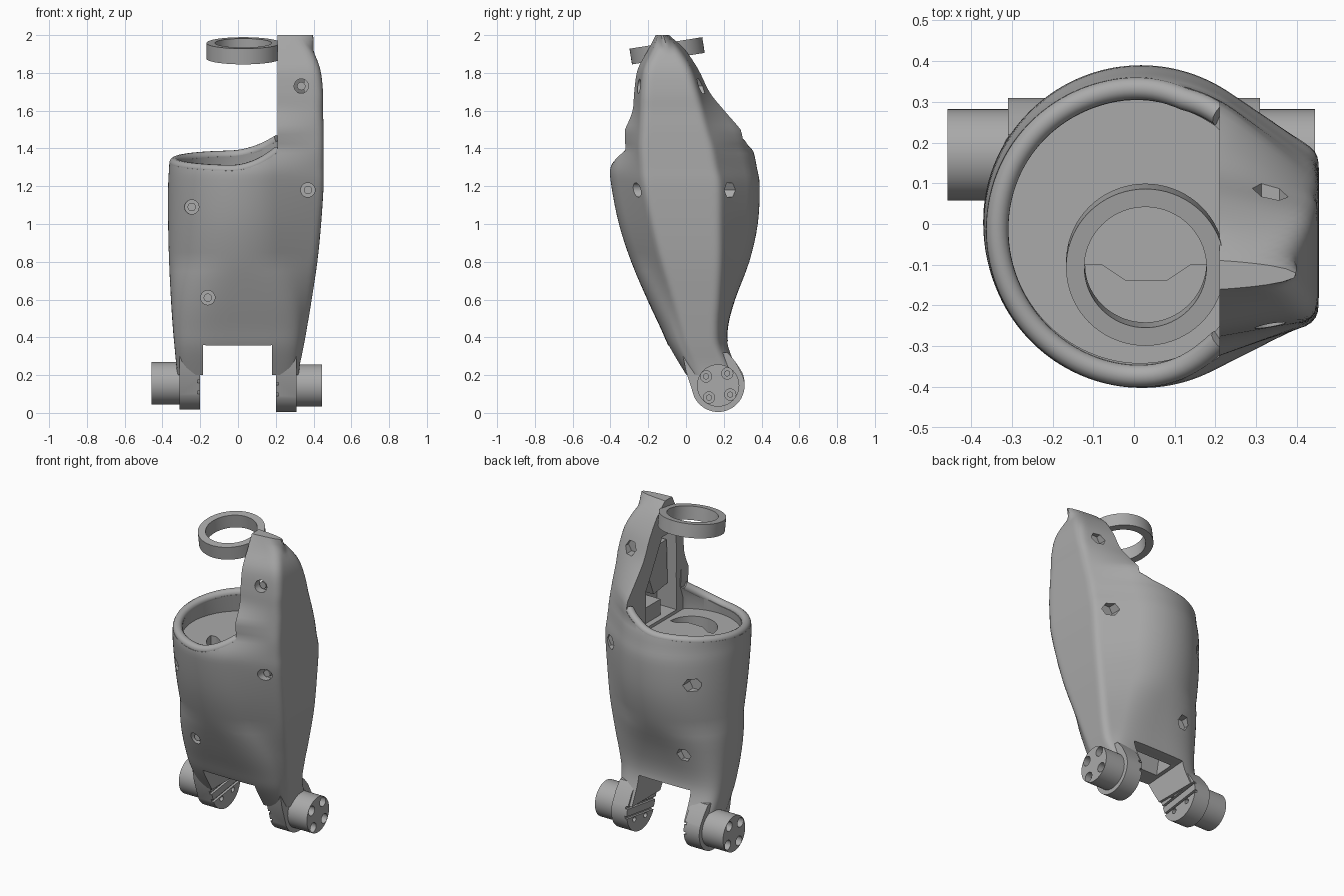
import bpy, bmesh, math
from mathutils import Vector, Matrix
from mathutils.geometry import convex_hull_2d

if "Cube" in bpy.data.objects:
    bpy.data.objects.remove(bpy.data.objects["Cube"])

GREY = (0.4, 0.4, 0.4, 1)
mat = bpy.data.materials.new("plain grey")
mat.use_nodes = True
mat.diffuse_color = GREY
mat.node_tree.nodes["Principled BSDF"].inputs["Base Color"].default_value = GREY
TAU = 2 * math.pi


def finish(name, bm):
    bmesh.ops.recalc_face_normals(bm, faces=bm.faces)
    me = bpy.data.meshes.new(name)
    bm.to_mesh(me)
    bm.free()
    ob = bpy.data.objects.new(name, me)
    bpy.context.collection.objects.link(ob)
    me.materials.append(mat)
    return ob


def loft(name, rings, closed=False):
    """Skin rings of equal length; cap the ends, or join last to first."""
    bm = bmesh.new()
    vs = [[bm.verts.new(p) for p in r] for r in rings]
    n = len(vs[0])
    pairs = list(zip(vs, vs[1:])) + ([(vs[-1], vs[0])] if closed else [])
    for a, b in pairs:
        for i in range(n):
            j = (i + 1) % n
            bm.faces.new((a[i], a[j], b[j], b[i]))
    if not closed:
        bm.faces.new(vs[0])
        bm.faces.new(vs[-1])
    return finish(name, bm)


def prism(name, profile, x0, x1):
    """Extrude a (y, z) profile along x."""
    return loft(name, [[(x, y, z) for y, z in profile] for x in (x0, x1)])


def circle(r, n=48, cy=0, cz=0):
    return [(cy + r * math.cos(TAU * i / n), cz + r * math.sin(TAU * i / n)) for i in range(n)]


def cut(ob, *cutters):
    bpy.context.view_layer.objects.active = ob
    for c in cutters:
        m = ob.modifiers.new("cut", "BOOLEAN")
        m.operation, m.solver, m.object = "DIFFERENCE", "EXACT", c
        bpy.ops.object.modifier_apply(modifier=m.name)
        bpy.data.objects.remove(c)


def y_pin(name, x, z, y0, y1, r, n):
    return loft(name, [[(x + a, y, z + b) for a, b in circle(r, n)] for y in (y0, y1)])


# Body stations: z, left x, right x, front y, back y, side panel front y and back y
STATIONS = [
    (0.2, -.322, .315, .0, .29, .03, .26), (0.34, -.335, .345, -.085, .23, -.02, .19),
    (0.45, -.345, .365, -.135, .222, -.05, .18),
    (0.6, -.355, .39, -.205, .26, -.09, .19), (0.8, -.365, .42, -.29, .335, -.15, .20),
    (1.0, -.37, .44, -.355, .38, -.20, .20), (1.2, -.37, .453, -.395, .39, -.24, .20),
    (1.3, -.365, .453, -.40, .375, -.25, .18), (1.4, -.36, .453, -.36, .35, -.255, .16),
    (1.5, -.36, .453, -.315, .285, -.25, .13), (1.6, -.36, .45, -.27, .20, -.245, .10),
    (1.7, -.36, .45, -.265, .12, -.24, .07), (1.82, -.36, .435, -.25, .06, -.225, .03),
    (1.92, -.36, .395, -.20, -.005, -.18, -.03), (2.0, -.36, .34, -.16, -.09, -.15, -.10)]


def spline(a, b, c, d, t):
    return tuple(.5 * (2 * q + (r - p) * t + (2 * p - 5 * q + 4 * r - s) * t * t
                       + (3 * q - p - 3 * r + s) * t ** 3) for p, q, r, s in zip(a, b, c, d))


rows = []
for i in range(len(STATIONS) - 1):
    quad = [STATIONS[min(max(i + k, 0), len(STATIONS) - 1)] for k in (-1, 0, 1, 2)]
    rows += [spline(*quad, t / 4) for t in range(4)]
rows.append(STATIONS[-1])


def at(z):
    for a, b in zip(rows, rows[1:]):
        if z <= b[0]:
            t = (z - a[0]) / (b[0] - a[0])
            return tuple(p + (q - p) * t for p, q in zip(a, b))


def oval(row, t, inset=0):
    """Round in the cup, squarer towards the arms."""
    z, xl, xr, yf, yb = row[:5]
    cx = .02 * min(1, max(0, z - .3))
    widen = 1 + .17 * min(max((z - 1.4) / .1, 0), 1)
    e = 2 / (2 + 4 * max(0, .8 - z))
    c, s = math.cos(t), math.sin(t)
    return (cx + (cx - xl - inset) * math.copysign(abs(c) ** e, c),
            (yf + yb) / 2 + ((yb - yf) / 2 * widen - inset) * math.copysign(abs(s) ** e, s))


def section(row, n=160):
    """Oval and rounded side panel wrapped in one outline, sampled by angle."""
    z, xl, xr, yf, yb, p0, p1 = row
    r = min(.05, (p1 - p0) * .4)
    pts = [Vector(oval(row, TAU * i / 120)) for i in range(120)]
    for cy in (p0 + r, p1 - r):
        pts += [Vector((xr - r + a, cy + b)) for a, b in circle(r, 24)]
    hull = [pts[i] for i in convex_hull_2d(pts)]
    c = Vector((.1, (yf + yb) / 2))
    out = []
    for i in range(n):
        d = Vector((math.cos(TAU * (i + .37) / n), math.sin(TAU * (i + .37) / n)))
        best = 0
        for a, b in zip(hull, hull[1:] + hull[:1]):
            u, v = a - c, b - a
            den = d.cross(v)
            if abs(den) > 1e-9 and -1e-6 <= u.cross(d) / den <= 1 + 1e-6:
                best = max(best, u.cross(v) / den)
        out.append((c.x + d.x * best, c.y + d.y * best, z))
    return out


def rim(x, y):
    return 1.325 + .11 * y + .09 * max(0, (x + .05) / .26) ** 2


INNER = .21
body = loft("body_shell", [section(r) for r in rows])

# Clear everything above the cup rim beside the spine
bm = bmesh.new()
bmesh.ops.create_grid(bm, x_segments=24, y_segments=16, size=.5)
for v in bm.verts:
    v.co.x = -.6 + (v.co.x + .5) * (INNER + .6)
    v.co.z = rim(v.co.x, v.co.y)
top = bmesh.ops.extrude_face_region(bm, geom=bm.faces[:])["geom"]
for v in top:
    if isinstance(v, bmesh.types.BMVert):
        v.co.z = 2.2
above = finish("above", bm)

# Cup hollow, with a half-round recess in its floor
FLOOR = 1.24
hollow = loft("hollow", [[(min(x, INNER + .003), y, z) for x, y in
                          (oval(at(z), TAU * i / 96, .055) for i in range(96))]
                         for z in (FLOOR, 1.32, 1.4, 1.5)])
half = [(.03 + .15 * math.cos(math.pi * (1 + i / 24)), -.1 + .15 * math.sin(math.pi * (1 + i / 24)))
        for i in range(25)] + [(.14, -.1), (.08, -.14), (-.02, -.14), (-.08, -.1)]
recess = loft("recess", [[(x, y, z) for x, y in half] for z in (FLOOR - .1, FLOOR + .05)])

# Open spine pocket, and the fork clearance underneath
pocket = prism("pocket", [(-.21, 1.26), (.1, 1.26), (.1, 1.5), (.03, 1.62), (-.06, 1.78),
                          (-.2, 1.78)], .15, .35)
fork = prism("fork", circle(.23, 64, .17, .145), -.185, .18)
slot = prism("slot", [(-.3, .1), (.4, .1), (.4, .39), (.1, .37), (-.3, .345)], -.185, .18)
cavity = prism("cavity", [(0, .3), (.15, .3), (.13, .5), (.03, .46)], -.16, .16)
cut(body, above, hollow, recess, pocket, fork, slot, cavity)

# Bolt pockets: round at the front, hexagonal at the back
for x, z in ((.335, 1.73), (.37, 1.18), (-.245, 1.09), (-.16, .61)):
    f = body.ray_cast(Vector((x, -1, z)), Vector((0, 1, 0)))[1].y
    b = body.ray_cast(Vector((x, 1, z)), Vector((0, -1, 0)))[1].y
    cut(body, y_pin("hole", x, z, f - .2, f + .05, .038, 24),
        y_pin("hole", x, z, b - .04, b + .2, .044, 6))
    y_pin("screw_head", x, z, f + .02, f + .06, .022, 20)

# Rounded lip around the cup
cu = bpy.data.curves.new("cup_lip", "CURVE")
cu.dimensions, cu.bevel_depth, cu.bevel_resolution = "3D", .028, 4
cu.use_fill_caps = True
path = []
for i in range(81):
    t = math.radians(57 + 246 * i / 80)
    z = 1.33
    for _ in range(8):
        x, y = oval(at(z), t, .028)
        z = rim(x, y)
    path.append((x, y, z, 1))
sp = cu.splines.new("POLY")
sp.points.add(len(path) - 1)
for p, co in zip(sp.points, path):
    p.co = co
curve = bpy.data.objects.new("cup_lip_path", cu)
bpy.context.collection.objects.link(curve)
lip_mesh = bpy.data.meshes.new_from_object(curve.evaluated_get(bpy.context.evaluated_depsgraph_get()))
lip_mesh.materials.clear()
lip_mesh.materials.append(mat)
bpy.context.collection.objects.link(bpy.data.objects.new("cup_lip", lip_mesh))
bpy.data.objects.remove(curve)

# Mounting blocks inside the spine
prism("spine_block", [(-.2, 1.42), (-.06, 1.4), (.0, 1.55), (-.08, 1.7), (-.19, 1.7)], .27, .36)
prism("spine_foot", [(-.1, 1.25), (.06, 1.25), (.06, 1.36), (-.1, 1.36)], .25, .36)

# Fork arms with pivot pegs
PY = .17
for side, pz, end in ((1, .145, .445), (-1, .157, .458)):
    tag = "left" if side > 0 else "right"
    arc = [(PY + .14 * math.cos(math.radians(a)), pz + .14 * math.sin(math.radians(a)))
           for a in range(205, 391, 6)]
    outline = arc + [(.262, .27), (.22, .32), (-.02, .32), (.0, .22)]
    arm = prism(tag + "_arm", outline, side * .2, side * .31)
    for dz in (-.03, .03):
        g = prism("groove", [(-.3, dz - .008), (.3, dz - .008), (.3, dz + .008), (-.3, dz + .008)],
                  side * .18, side * .215)
        g.data.transform(Matrix.Translation((0, PY, pz)) @ Matrix.Rotation(math.radians(8), 4, "X"))
        cut(arm, g)
    peg = prism(tag + "_pivot_peg", circle(.112, 64, PY, pz), side * .29, side * end)
    for k in range(4):
        a = math.radians(53 + 90 * k)
        hy, hz = PY + .08 * math.cos(a), pz + .08 * math.sin(a)
        cut(peg, prism("hole", circle(.03, 20, hy, hz), side * (end - .07), side * (end + .1)))
        cut(arm, prism("hole", circle(.016, 16, hy, hz), side * .15, side * .24))
        prism(tag + "_peg_screw", circle(.016, 16, hy, hz), side * (end - .08), side * (end - .03))

# Tilted ring beside the top of the spine
ring = loft("top_ring", [[(x, y, z) for x, y in circle(r, 72)] for r, z in
                         ((.195, -.042), (.195, .042), (.15, .042), (.15, -.042))], closed=True)
ring.data.transform(Matrix.Translation((.028, -.1, 1.917)) @ Matrix.Rotation(math.radians(9), 4, "X"))

bpy.ops.object.select_all(action="DESELECT")
for ob in bpy.context.collection.objects:
    if ob.type == "MESH":
        ob.select_set(True)
        bpy.context.view_layer.objects.active = ob
bpy.ops.object.shade_smooth_by_angle(angle=math.radians(32))
